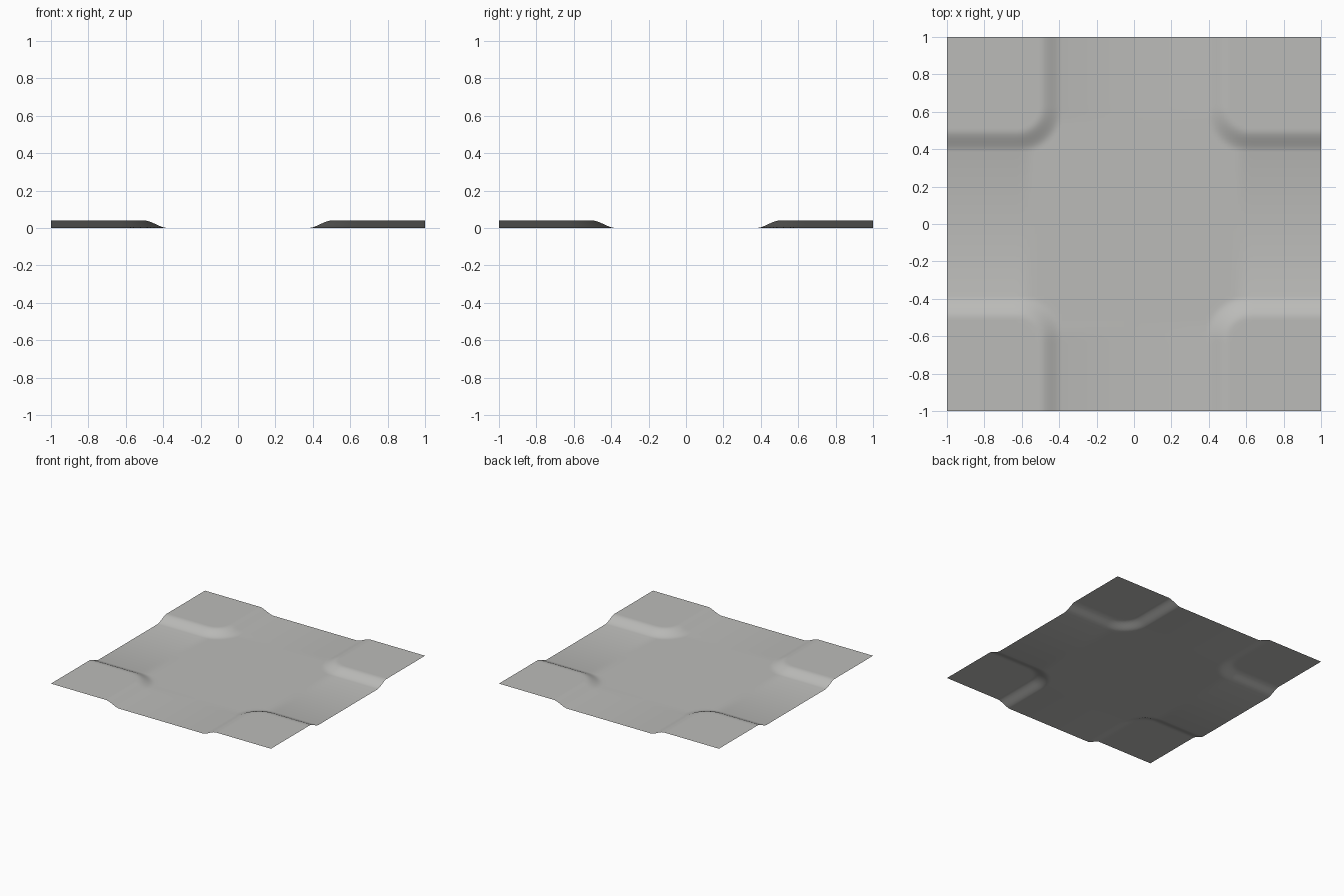
import bpy, bmesh, math

cube = bpy.data.objects.get("Cube")
if cube:
    bpy.data.objects.remove(cube)

HEIGHT = 0.04       # rise of the corner pads
FOOT = 0.385        # where the slope leaves the flat road
CREST = 0.495       # where the slope meets the pad
RADIUS = 0.24       # rounding of the pad corners at the foot


def pad_height(x, y):
    """Height of the sheet: four raised rounded corners with a soft ramp."""
    u = FOOT + RADIUS - abs(x)
    v = FOOT + RADIUS - abs(y)
    outside = math.hypot(max(u, 0), max(v, 0)) + min(max(u, v), 0)
    t = (RADIUS - outside) / (CREST - FOOT)
    t = min(max(t, 0), 1)
    smooth = t * t * (3 - 2 * t)
    return HEIGHT * (0.6 * smooth + 0.4 * t)


# Grid lines, dense only where the ramps run
half = [FOOT + i * (CREST - FOOT) / 6 for i in range(17)] + [0.84, 1.0]
lines = [-c for c in reversed(half)] + [0.0] + half

bm = bmesh.new()
rows = [[bm.verts.new((x, y, pad_height(x, y))) for x in lines] for y in lines]
for lower, upper in zip(rows, rows[1:]):
    for i in range(len(lines) - 1):
        face = bm.faces.new((lower[i], lower[i + 1], upper[i + 1], upper[i]))
        face.smooth = True
mesh = bpy.data.meshes.new("crossroad_sheet")
bm.to_mesh(mesh)
bm.free()

# Single grey surface
grey = bpy.data.materials.new("warm_grey")
grey.use_nodes = True
colour = (0.5, 0.5, 0.485, 1.0)
grey.diffuse_color = colour
grey.node_tree.nodes["Principled BSDF"].inputs["Base Color"].default_value = colour
mesh.materials.append(grey)

sheet = bpy.data.objects.new("crossroad_sheet", mesh)
bpy.context.collection.objects.link(sheet)
